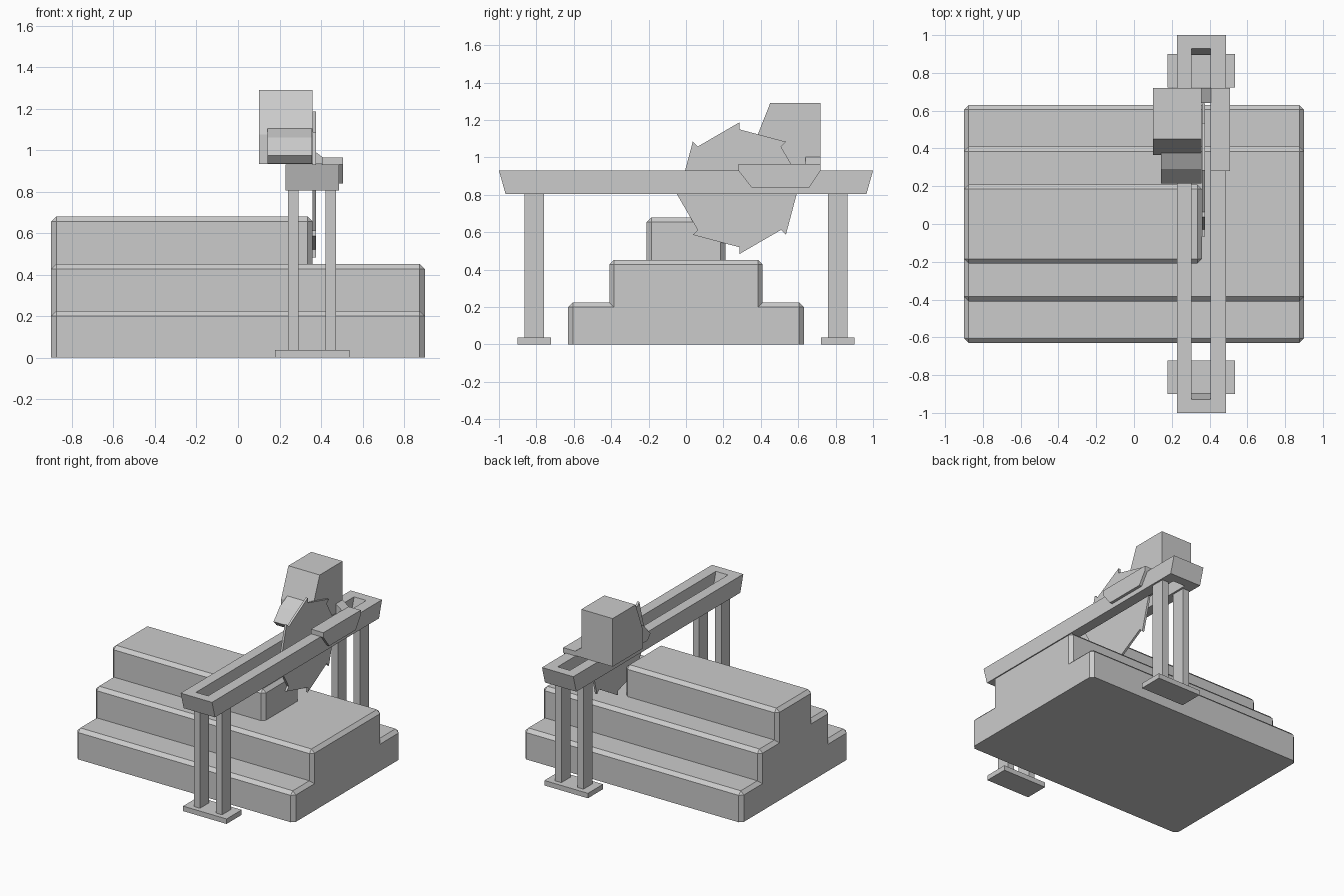
import bpy, bmesh, math

if "Cube" in bpy.data.objects:
    bpy.data.objects.remove(bpy.data.objects["Cube"])


def make_object(name, bm):
    bmesh.ops.recalc_face_normals(bm, faces=bm.faces[:])
    mesh = bpy.data.meshes.new(name)
    bm.to_mesh(mesh)
    bm.free()
    obj = bpy.data.objects.new(name, mesh)
    bpy.context.collection.objects.link(obj)
    return obj


def add_prism(bm, profile, x0, x1):
    """Extrude a (y, z) outline along x."""
    rings = [[bm.verts.new((x, y, z)) for y, z in profile] for x in (x0, x1)]
    bm.faces.new(rings[0])
    bm.faces.new(rings[1])
    n = len(profile)
    for i in range(n):
        j = (i + 1) % n
        bm.faces.new((rings[0][i], rings[0][j], rings[1][j], rings[1][i]))


def add_box(bm, x0, x1, y0, y1, z0, z1):
    add_prism(bm, [(y0, z0), (y1, z0), (y1, z1), (y0, z1)], x0, x1)


def prism(name, profile, x0, x1):
    bm = bmesh.new()
    add_prism(bm, profile, x0, x1)
    return make_object(name, bm)


def box(name, *dims):
    bm = bmesh.new()
    add_box(bm, *dims)
    return make_object(name, bm)


# Stepped stone block, upper step cut short at x = 0.36
half = [(0.63, 0), (0.63, 0.225), (0.41, 0.225), (0.41, 0.452), (0.21, 0.452), (0.21, 0.68)]
profile = half + [(-y, z) for y, z in reversed(half)]
bm = bmesh.new()
left, cut = [[bm.verts.new((x, y, z)) for y, z in profile] for x in (-0.9, 0.36)]
right = [bm.verts.new((0.9, y, z)) if z < 0.6 else None for y, z in profile]
bm.faces.new(left)
bm.faces.new([v for v in right if v])
bm.faces.new(cut[4:8])
for i in range(12):
    j = (i + 1) % 12
    bm.faces.new((left[i], left[j], cut[j], cut[i]))
    if right[i] and right[j]:
        bm.faces.new((cut[i], cut[j], right[j], right[i]))
bm.faces.new((cut[4], cut[7], right[7], right[4]))
bmesh.ops.recalc_face_normals(bm, faces=bm.faces[:])
bmesh.ops.dissolve_limit(bm, angle_limit=0.02, verts=bm.verts[:], edges=bm.edges[:])
convex = [e for e in bm.edges if len(e.link_faces) == 2
          and e.calc_face_angle_signed() > 0.5
          and max(v.co.z for v in e.verts) > 0.01]
bmesh.ops.bevel(bm, geom=convex, offset=0.025, segments=1, affect='EDGES', clamp_overlap=True)
make_object("stone_block", bm)

# Slotted rail frame with slanted ends
bm = bmesh.new()
loops = []
for x0, x1, top, bottom in ((0.228, 0.486, 1.0, 0.965), (0.305, 0.405, 0.93, 0.895)):
    for y, z in ((top, 0.93), (bottom, 0.805)):
        loops.append([bm.verts.new(p) for p in
                      ((x0, -y, z), (x1, -y, z), (x1, y, z), (x0, y, z))])
outer_top, outer_low, slot_top, slot_low = loops
for a, b in ((outer_top, outer_low), (slot_top, slot_low),
             (outer_top, slot_top), (outer_low, slot_low)):
    for i in range(4):
        j = (i + 1) % 4
        bm.faces.new((a[i], a[j], b[j], b[i]))
make_object("rail_frame", bm)

# Paired legs and foot plates at both ends
for side, s in (("front", -1), ("back", 1)):
    y0, y1 = sorted((s * 0.758, s * 0.863))
    for n, x in enumerate((0.24, 0.422)):
        box(f"{side}_leg_{n + 1}", x, x + 0.051, y0, y1, 0.037, 0.805)
    y0, y1 = sorted((s * 0.722, s * 0.9))
    box(f"{side}_foot", 0.178, 0.536, y0, y1, 0, 0.037)

# Saw blade with eight notched teeth
teeth = []
for k in range(8):
    a = k * math.pi / 4
    for r in (0.315, 0.352):
        teeth.append((0.285 + r * math.cos(a), 0.835 + r * math.sin(a)))
prism("saw_blade", teeth, 0.359, 0.375)

# Motor housing and its nose
prism("motor_housing", [(0.72, 0.932), (0.72, 1.29), (0.45, 1.29), (0.365, 1.075), (0.365, 0.932)],
      0.10, 0.358)
prism("motor_nose", [(0.40, 0.936), (0.40, 1.105), (0.375, 1.105), (0.29, 1.06),
                     (0.215, 0.975), (0.25, 0.936)], 0.142, 0.357)

# Guide shoe wrapped over the outer rail
bm = bmesh.new()
add_prism(bm, [(0.28, 0.965), (0.72, 0.965), (0.72, 0.93), (0.66, 0.84), (0.35, 0.84), (0.28, 0.93)],
          0.486, 0.507)
add_box(bm, 0.405, 0.486, 0.28, 0.72, 0.93, 0.965)
make_object("guide_shoe", bm)

# Sloping arm joining motor and guide shoe behind the blade
bm = bmesh.new()
rings = [[bm.verts.new((x, y, z)) for x, z in ((0.355, 0.932), (0.41, 0.932), (0.41, 0.964), (0.355, 1.005))]
         for y in (0.64, 0.72)]
for ring in rings:
    bm.faces.new(ring)
for i in range(4):
    j = (i + 1) % 4
    bm.faces.new((rings[0][i], rings[0][j], rings[1][j], rings[1][i]))
make_object("connecting_arm", bm)
